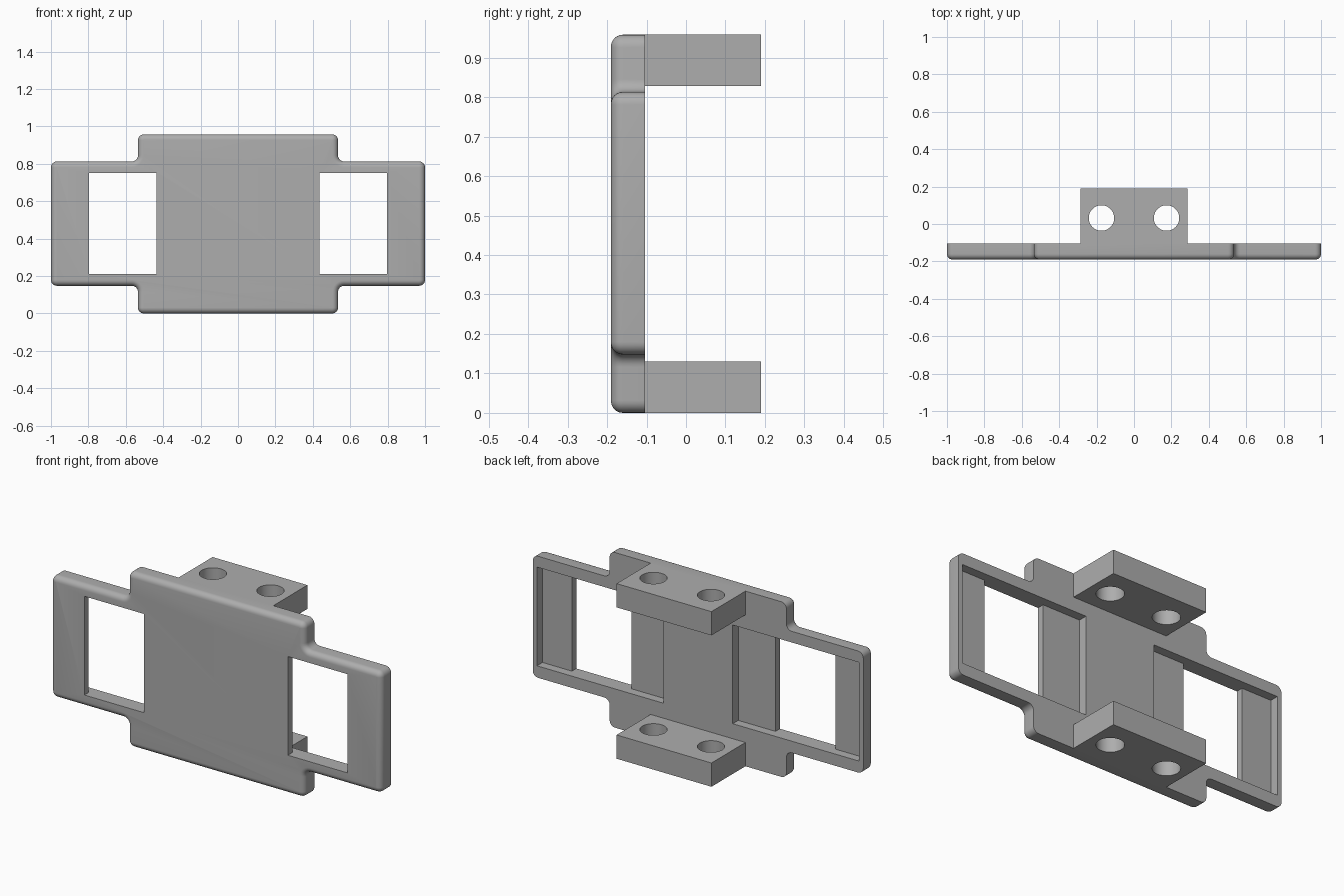
import bpy, bmesh, math
from mathutils import Vector

default = bpy.data.objects.get("Cube")
if default:
    bpy.data.objects.remove(default, do_unlink=True)

grey = bpy.data.materials.new("plain grey")
grey.use_nodes = True
COLOUR = (0.42, 0.42, 0.42, 1)
grey.diffuse_color = COLOUR
grey.node_tree.nodes["Principled BSDF"].inputs["Base Color"].default_value = COLOUR

FRONT, BACK, FLOOR, REAR = -0.19, -0.104, -0.152, 0.19
HEIGHT = 0.958
CORNER, ROUND, STEPS = 0.032, 0.03, 6


def make_object(name, bm):
    bmesh.ops.recalc_face_normals(bm, faces=bm.faces)
    mesh = bpy.data.meshes.new(name)
    bm.to_mesh(mesh)
    bm.free()
    mesh.materials.append(grey)
    obj = bpy.data.objects.new(name, mesh)
    bpy.context.collection.objects.link(obj)
    return obj


def box(name, x, y, z):
    bm = bmesh.new()
    bmesh.ops.create_cube(bm, size=1)
    for v in bm.verts:
        v.co = [(a + b) / 2 + c * (b - a) for (a, b), c in zip((x, y, z), v.co)]
    return make_object(name, bm)


def activate(obj):
    bpy.ops.object.select_all(action='DESELECT')
    obj.select_set(True)
    bpy.context.view_layer.objects.active = obj


def cut(obj, cutter):
    cutter.hide_render = True
    mod = obj.modifiers.new("cut", 'BOOLEAN')
    mod.operation = 'DIFFERENCE'
    mod.solver = 'EXACT'
    mod.object = cutter
    activate(obj)
    bpy.ops.object.modifier_apply(modifier=mod.name)
    bpy.data.objects.remove(cutter, do_unlink=True)


def smooth(obj):
    activate(obj)
    bpy.ops.object.shade_smooth_by_angle(angle=math.radians(30))


def ring(points, inset):
    """Outline with rounded corners, moved inwards by inset."""
    result = []
    for i, p in enumerate(points):
        u = (points[i - 1] - p).normalized()
        v = (points[(i + 1) % len(points)] - p).normalized()
        convex = u.x * v.y - u.y * v.x < 0
        radius = CORNER - inset if convex else CORNER + inset
        centre = p + CORNER * (u + v)
        for s in range(STEPS + 1):
            a = math.pi / 2 * s / STEPS
            result.append(centre - radius * (v * math.cos(a) + u * math.sin(a)))
    return result


# Face plate: stepped outline with a rounded front rim
W, C, LOW, HIGH = 1.0, 0.535, 0.148, 0.813
right = [(C, 0), (C, LOW), (W, LOW), (W, HIGH), (C, HIGH), (C, HEIGHT)]
outline = [Vector(p) for p in right] + [Vector((-x, z)) for x, z in reversed(right)]

bm = bmesh.new()
levels = [(0, BACK)]
for s in range(STEPS + 1):
    a = math.pi / 2 * s / STEPS
    levels.append((ROUND * (1 - math.cos(a)), FRONT + ROUND * (1 - math.sin(a))))
rings = [[bm.verts.new((q.x, y, q.y)) for q in ring(outline, d)] for d, y in levels]
for a, b in zip(rings, rings[1:]):
    for i in range(len(a)):
        j = (i + 1) % len(a)
        bm.faces.new((a[i], a[j], b[j], b[i]))
bm.faces.new(rings[0])
bm.faces.new(rings[-1])
plate = make_object("face_plate", bm)

# Windows and the shallow pockets behind them
for side in (-1, 1):
    for near, far, y in ((0.21, 0.975, (FLOOR, 0)), (0.435, 0.797, (-0.3, 0))):
        x = sorted((side * near, side * far))
        cut(plate, box("opening_cutter", x, y, (0.212, 0.752)))
smooth(plate)

# Mounting lugs at top and bottom, each with two screw holes
for name, z in (("lower_lug", (0, 0.13)), ("upper_lug", (0.828, HEIGHT))):
    lug = box(name, (-0.287, 0.287), (BACK, REAR), z)
    for x in (-0.174, 0.174):
        bm = bmesh.new()
        bmesh.ops.create_cone(bm, cap_ends=True, segments=48, radius1=0.068,
                              radius2=0.068, depth=0.4)
        bmesh.ops.translate(bm, verts=bm.verts, vec=(x, 0.032, sum(z) / 2))
        cut(lug, make_object("hole_cutter", bm))
    smooth(lug)
